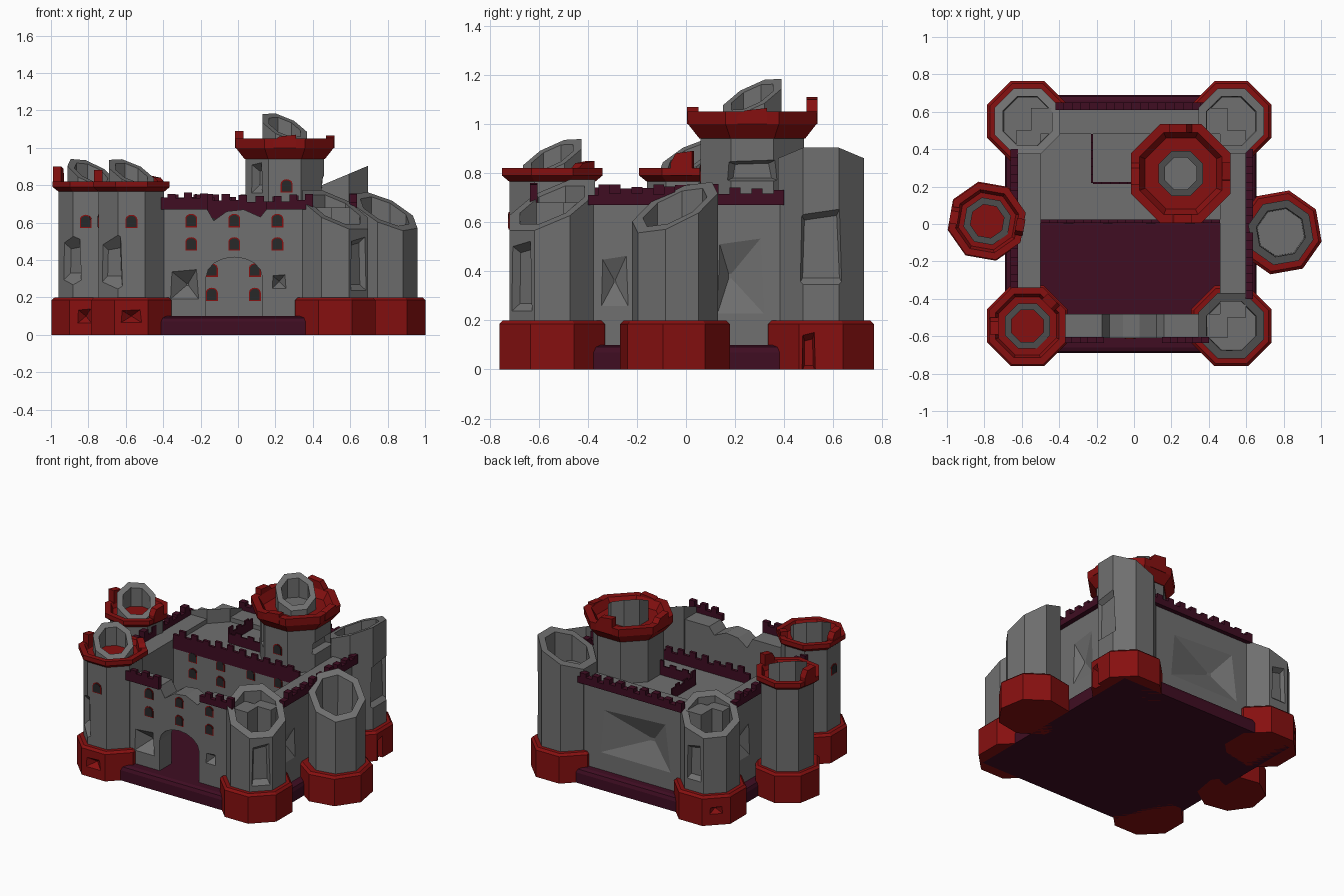
import bpy, bmesh, math, random
from mathutils import Vector

if "Cube" in bpy.data.objects:
    bpy.data.objects.remove(bpy.data.objects["Cube"])

random.seed(4)

def material(name, col):
    m = bpy.data.materials.new(name)
    m.diffuse_color = (*col, 1)
    m.use_nodes = True
    m.node_tree.nodes["Principled BSDF"].inputs["Base Color"].default_value = m.diffuse_color
    return m

GRAY = material("stone_gray", (0.16, 0.16, 0.16))
RED = material("trim_red", (0.24, 0.005, 0.005))
PLUM = material("plum", (0.05, 0.004, 0.016))
DARK = material("window_dark", (0.02, 0.021, 0.022))

def finish(name, bm, *mats):
    bmesh.ops.recalc_face_normals(bm, faces=bm.faces)
    me = bpy.data.meshes.new(name)
    bm.to_mesh(me)
    bm.free()
    for m in mats:
        me.materials.append(m)
    ob = bpy.data.objects.new(name, me)
    bpy.context.collection.objects.link(ob)
    return ob

def extrude(name, pts, vec, mat, bevel=0):
    """Closed outline of 3D points pushed along vec."""
    bm = bmesh.new()
    a = [bm.verts.new(p) for p in pts]
    b = [bm.verts.new(Vector(p) + Vector(vec)) for p in pts]
    bm.faces.new(a)
    bm.faces.new(b[::-1])
    for i in range(len(a)):
        j = (i + 1) % len(a)
        bm.faces.new((a[i], a[j], b[j], b[i]))
    if bevel:
        top = [e for e in bm.edges if e.verts[0] in b and e.verts[1] in b]
        bmesh.ops.bevel(bm, geom=top, offset=bevel, segments=2, affect='EDGES', profile=0.5)
    return finish(name, bm, mat)

def box(name, x0, x1, y0, y1, z0, z1, mat, bevel=0):
    return extrude(name, [(x0, y0, z0), (x1, y0, z0), (x1, y1, z0), (x0, y1, z0)],
                   (0, 0, z1 - z0), mat, bevel)

def lathe(name, c, rings, mat, slope=(0, 0), rot=0, floor=None):
    """Octagonal turned shape; rings are (apothem, z, tilted rim?)."""
    bm = bmesh.new()
    loops = []
    for r in rings:
        loop = []
        for k in range(8):
            t = math.radians(22.5 + 45 * k + rot)
            x, y = (r[0] / math.cos(math.pi / 8) * f(t) for f in (math.cos, math.sin))
            z = r[1] + (slope[0] * x + slope[1] * y if len(r) > 2 else 0)
            loop.append(bm.verts.new((c[0] + x, c[1] + y, z)))
        loops.append(loop)
    for a, b in zip(loops, loops[1:]):
        for k in range(8):
            j = (k + 1) % 8
            bm.faces.new((a[k], a[j], b[j], b[k]))
    bm.faces.new(loops[0][::-1])
    cap = bm.faces.new(loops[-1])
    if floor:
        cap.material_index = 1
    return finish(name, bm, mat, *([floor] if floor else []))

def frame(pos, ang):
    t = math.radians(ang)
    return Vector(pos), Vector((-math.sin(t), math.cos(t), 0)), Vector((math.cos(t), math.sin(t), 0))

def dent(ob, pos, ang, w, h, depth, tip=0.05, skew=0):
    """Chip a tapered hollow out of a wall facing ang."""
    p, u, n = frame(pos, ang)
    bm = bmesh.new()
    rows = []
    for off, s in ((0.02, 1), (-depth, tip)):
        rows.append([bm.verts.new(p + n * off + u * (sx * w / 2 * s + (skew if off < 0 else 0))
                                  + Vector((0, 0, sz * h / 2 * s)))
                     for sx, sz in ((-1, -1), (1, -1), (0.85, 1), (-0.9, 0.85))])
    a, b = rows
    bm.faces.new(a)
    bm.faces.new(b[::-1])
    for i in range(4):
        bm.faces.new((a[i], a[(i + 1) % 4], b[(i + 1) % 4], b[i]))
    cut = finish("cutter", bm, GRAY)
    cut.hide_render = True
    mod = ob.modifiers.new("chip", 'BOOLEAN')
    mod.operation, mod.solver, mod.object = 'DIFFERENCE', 'EXACT', cut
    bpy.context.view_layer.objects.active = ob
    bpy.ops.object.modifier_apply(modifier="chip")
    bpy.data.objects.remove(cut)

def window(pos, ang=-90):
    """Arched dark pane on a slightly larger red plate."""
    p, u, n = frame(pos, ang)
    for name, w, h, t, m in (("window_frame", .064, .072, .004, RED), ("window_pane", .052, .06, .007, DARK)):
        o = p + Vector((0, 0, (.072 - h) / 2))
        pts = [(-w / 2, 0), (w / 2, 0)] + [(w / 2 * math.cos(math.pi * i / 6),
                h - w * .4 + w * .4 * math.sin(math.pi * i / 6)) for i in range(7)]
        extrude(name, [o - n * .001 + u * a + Vector((0, 0, b)) for a, b in pts], n * t, m)

def crenels(name, p0, p1, z0, thick, z1=0.745):
    """Broken battlement from p0 to p1, thickened to the right."""
    p0, p1 = Vector((*p0, 0)), Vector((*p1, 0))
    d = p1 - p0
    side = Vector((d.y, -d.x, 0)).normalized() * thick
    n = max(3, round(d.length / 0.045))
    pts = [p0 + Vector((0, 0, z0)), p1 + Vector((0, 0, z0))]
    for i in reversed(range(n)):
        h = z1 - 0.035 + (random.uniform(.02, .045) if i % 2 else random.uniform(0, .012))
        pts += [p0 + d * (k / n) + Vector((0, 0, h)) for k in (i + 1, i)]
    extrude(name, pts, side, PLUM)

def merlon(c, ang, r, z0, z1, w=0.1):
    p, u, n = frame((*c, 0), ang)
    pts = [(-w / 2, z0), (w / 2, z0), (w / 2, z1), (-w / 4, z1 - .01), (-w / 2, (z0 + z1) / 2)]
    extrude("broken_merlon", [p + n * (r - .045) + u * a + Vector((0, 0, z)) for a, z in pts], n * .045, RED)

# Foundation slab and courtyard floor
box("foundation", -.69, .655, -.69, .69, 0, .1, PLUM, 0.03)

# Front wall with open arch and ruined top
arch = [(-.02 - .15 * math.cos(math.pi * i / 8), .31 + .105 * math.sin(math.pi * i / 8)) for i in range(9)]
outline = [(-.55, .09), (-.17, .09)] + arch + [(.13, .09), (.5, .09), (.5, .68), (.16, .68), (.12, .63),
           (.03, .67), (-.06, .66), (-.13, .61), (-.17, .68), (-.55, .68)]
front = extrude("front_wall", [(x, -.61, z) for x, z in outline], (0, .13, 0), GRAY)
dent(front, (-.29, -.61, .27), -90, .19, .2, .07, skew=.02)
dent(front, (.22, -.61, .285), -90, .1, .1, .05)
for x in (-.25, -.02, .21):
    for z in (.45, .575):
        window((x, -.61, z))

# Side and back walls with large chips
back = box("back_wall", -.55, .5, .48, .62, .09, .68, GRAY)
dent(back, (-.02, .62, .38), 90, .7, .42, .06, skew=.12)
left = box("left_wall", -.63, -.5, -.5, .5, .09, .68, GRAY)
dent(left, (-.63, .28, .38), 180, .2, .3, .05)
right = box("right_wall", .46, .6, -.5, .5, .09, .68, GRAY)
dent(right, (.6, .24, .38), 0, .26, .42, .05, skew=-.06)
dent(right, (.6, -.29, .36), 0, .16, .3, .04)

# Inner hall
box("inner_hall", -.51, .47, .01, .5, .09, .65, GRAY)
for x in (-.14, .09, .3, -.35):
    for z in (.18, .31, .45, .56):
        window((x, .01, z))

# Battlements
crenels("front_battlement_left", (-.42, -.605), (-.16, -.605), .67, .03, .765)
crenels("front_battlement_right", (.15, -.605), (.4, -.605), .67, .03)
crenels("back_battlement", (.4, .61), (-.42, .61), .67, .04)
crenels("left_battlement", (-.62, .4), (-.62, -.4), .67, .04)
crenels("right_battlement", (.595, -.4), (.595, .4), .67, .04)
crenels("hall_battlement", (-.5, .025), (.46, .025), .62, .02)
crenels("roof_battlement_front", (-.22, .225), (.06, .225), .64, .01)
crenels("roof_battlement_side", (-.22, .48), (-.22, .22), .64, .01)

# Towers: base block plus body, open slanted ruins or capped with a collar and tube
def base(c, a, rot=0):
    return lathe("tower_base", c, [(a, 0), (a, .185), (a - .015, .2)], RED, rot=rot)

def ruined_tower(name, c, top, slope, a=.175, rot=0, floor=.45):
    return lathe(name, c, [(a, .15), (a, top, 1), (a * .75, top, 1), (a * .72, floor)],
                 GRAY, slope, rot)

def capped_tower(name, c, a, rot=0):
    ob = lathe(name, c, [(a, .15), (a, .775)], GRAY, rot=rot)
    lathe(name + "_collar", c, [(a, .765), (a + .03, .79), (a + .03, .82), (a - .005, .82), (a - .02, .785)],
          RED, rot=rot)
    lathe(name + "_tube", c, [(.12, .775), (.12, .865, 1), (.085, .865, 1), (.085, .79)],
          GRAY, (-.4, .45), rot, RED)
    return ob

FL, FR, BL, BR = (-.57, -.545), (.52, -.545), (-.57, .55), (.52, .55)
ML, MR = (-.785, .015), (.779, -.045)
bases = [base(c, .215) for c in (FL, FR, BL, BR)] + [base(ML, .2, -10), base(MR, .212, 10)]
dent(bases[0], (-.57, -.76, .1), -90, .16, .1, .04)
dent(bases[3], (.735, .5, .07), 0, .06, .18, .06, .6)
dent(bases[2], (-.722, .702, .1), 135, .12, .07, .04)
dent(bases[4], (-.82, -.185, .1), -100, .12, .12, .04)

t = ruined_tower("front_right_tower", FR, .67, (-.42, .42))
dent(t, (.644, -.669, .38), -45, .13, .32, .035, .7)
t = ruined_tower("right_middle_tower", (.785, -.045), .66, (-.42, .42), .165, 10)
t = ruined_tower("back_right_tower", BR, .83, (.42, 0))
dent(t, (.695, .55, .5), 0, .2, .34, .03, .75)
t = ruined_tower("back_left_tower", BL, .665, (.3, -.35))
dent(t, (-.57, .725, .4), 90, .12, .28, .03, .7)

t = capped_tower("front_left_tower", FL, .175)
dent(t, (-.68, -.68, .39), -120, .17, .3, .04, .5)
t = capped_tower("left_middle_tower", ML, .165, -10)
dent(t, (-.89, -.11, .4), -130, .16, .28, .04, .5)
window((-.57, -.72, .57))
window((-.57 - .175, -.545, .57), 180)
window((-.785 + .165 * math.cos(math.radians(-100)), .015 + .165 * math.sin(math.radians(-100)), .57), -100)
for c, ang, z in ((FL, 180, .88), (FL, 45, .85), (ML, 170, .9), (ML, -10, .89)):
    merlon(c, ang, .2, .79, z, .09)

# Keep with flared collar and slanted tube
K = (.25, .27)
t = lathe("keep", K, [(.21, .6), (.21, .95)], GRAY)
dent(t, (.46, .27, .81), 0, .26, .1, .04, .6)
dent(t, (.102, .122, .84), -135, .1, .2, .04, .4)
window((.26, .06, .76))
lathe("keep_collar", K, [(.215, .94), (.262, 1.0), (.265, 1.05), (.22, 1.05), (.19, 1.0)], RED)
lathe("keep_tube", K, [(.12, .98), (.12, 1.11, 1), (.085, 1.11, 1), (.085, 1.03)], GRAY, (-.4, .45))
for ang, z in ((180, 1.09), (-90, 1.07), (90, 1.11), (0, 1.065)):
    merlon(K, ang, .265, 1.0, z, .12)
